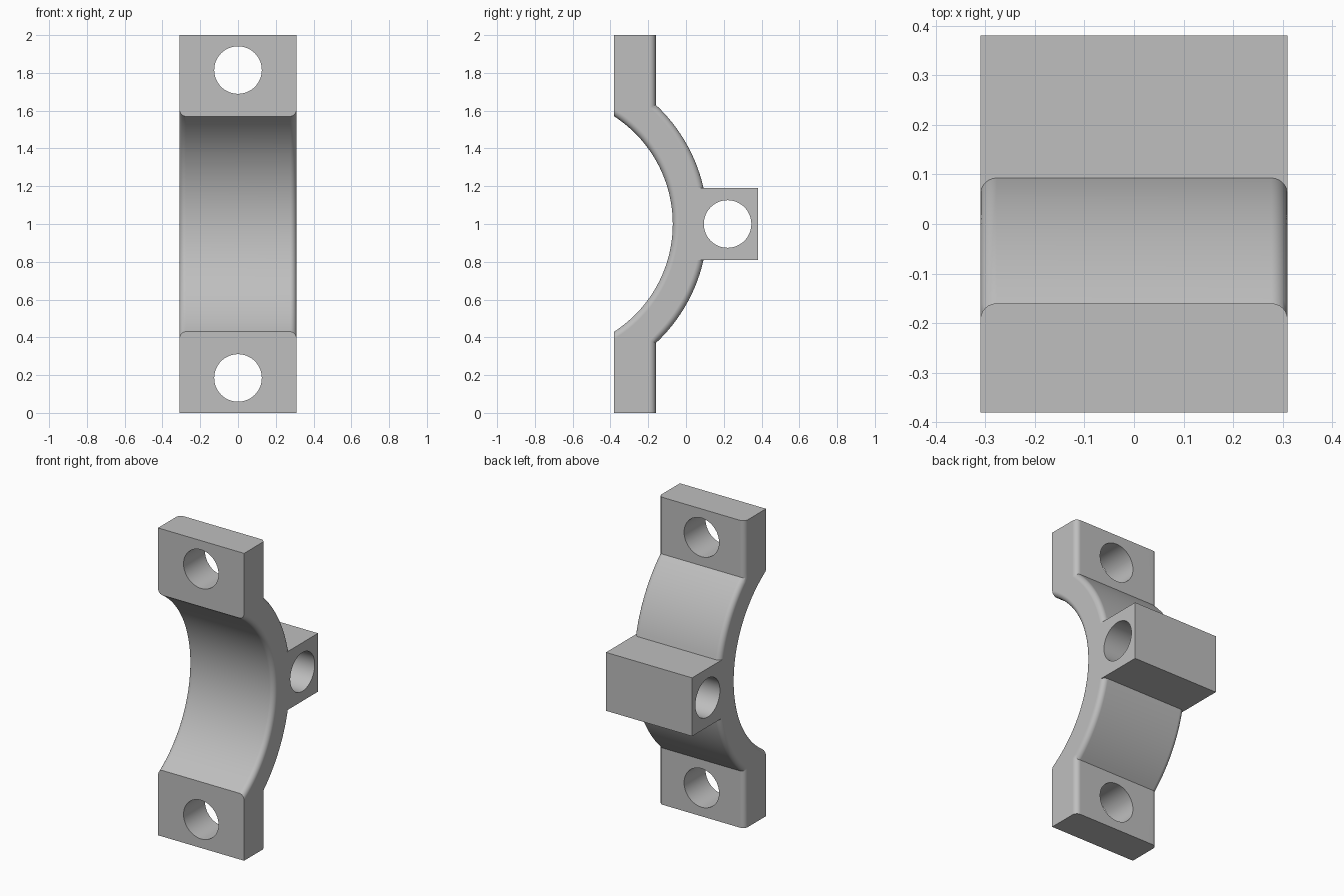
import bpy, bmesh, math

if "Cube" in bpy.data.objects:
    bpy.data.objects.remove(bpy.data.objects["Cube"])

HALF_W = 0.31                  # half width along x
FRONT, BACK, BLOCK_BACK = -0.38, -0.16, 0.38
CY = -0.749                    # arc centre (y), at height z = 1
R_IN, R_OUT = 0.679, 0.863
BLOCK_H = 0.19                 # half height of rear block
FILLET = 0.033
HOLE_R = 0.126

grey = bpy.data.materials.new("grey metal")
grey.diffuse_color = (0.52, 0.52, 0.52, 1)
grey.use_nodes = True
grey.node_tree.nodes["Principled BSDF"].inputs["Base Color"].default_value = grey.diffuse_color


def arc(radius, a0, a1, n):
    return [(CY + radius * math.cos(a0 + (a1 - a0) * i / n),
             radius * math.sin(a0 + (a1 - a0) * i / n)) for i in range(n + 1)]


def profile(e):
    """Side outline (y, z) with the rounded edges pulled in by e."""
    ri, ro, back = R_IN + e, R_OUT - e, BACK - e
    a_in = math.acos((FRONT - CY) / ri)
    a_out = math.acos((back - CY) / ro)
    a_blk = math.asin(BLOCK_H / ro)
    upper = arc(ro, a_blk, a_out, 20)
    half = [(BLOCK_BACK, BLOCK_H)] + upper + [(back, 1.0), (FRONT, 1.0)]
    inner = arc(ri, a_in, -a_in, 48)
    lower = [(y, -z) for y, z in reversed(half)]
    return [(y, z + 1) for y, z in half + inner + lower]


# Bracket body: side outline swept across x, with rounded rims
steps = 6
rim = [(HALF_W - FILLET * (1 - math.sin(t)), FILLET * (1 - math.cos(t)))
       for t in (math.pi / 2 * i / steps for i in range(steps + 1))]
sections = [(-x, e) for x, e in reversed(rim)] + rim
bm = bmesh.new()
loops = [[bm.verts.new((x, y, z)) for y, z in profile(e)] for x, e in sections]
n = len(loops[0])
for a, b in zip(loops, loops[1:]):
    for i in range(n):
        j = (i + 1) % n
        bm.faces.new((a[i], a[j], b[j], b[i]))
bm.faces.new(loops[0])
bm.faces.new(list(reversed(loops[-1])))
bmesh.ops.dissolve_degenerate(bm, dist=1e-5, edges=bm.edges[:])
bmesh.ops.recalc_face_normals(bm, faces=bm.faces[:])
mesh = bpy.data.meshes.new("clamp_bracket")
bm.to_mesh(mesh)
bm.free()
mesh.materials.append(grey)
body = bpy.data.objects.new("clamp_bracket", mesh)
bpy.context.collection.objects.link(body)


# Round holes: two through the flanges, one across the block
def drill(name, loc, rot):
    bpy.ops.mesh.primitive_cylinder_add(vertices=48, radius=HOLE_R, depth=1,
                                        location=loc, rotation=rot)
    cutter = bpy.context.object
    cutter.name = name
    cutter.hide_render = True
    cutter.data.materials.append(grey)
    mod = body.modifiers.new(name, 'BOOLEAN')
    mod.operation, mod.solver, mod.object = 'DIFFERENCE', 'EXACT', cutter
    bpy.context.view_layer.objects.active = body
    bpy.ops.object.modifier_apply(modifier=name)
    bpy.data.objects.remove(cutter)


q = math.pi / 2
drill("upper_hole", (0, -0.27, 1.815), (q, 0, 0))
drill("lower_hole", (0, -0.27, 0.185), (q, 0, 0))
drill("block_hole", (0, 0.22, 1), (0, q, 0))

# Smooth the curved faces and keep the flat ones clean
bpy.ops.object.select_all(action='DESELECT')
body.select_set(True)
bpy.context.view_layer.objects.active = body
bpy.ops.object.shade_smooth_by_angle(angle=math.radians(25))
weighted = body.modifiers.new("flat_face_normals", 'WEIGHTED_NORMAL')
weighted.keep_sharp = True
